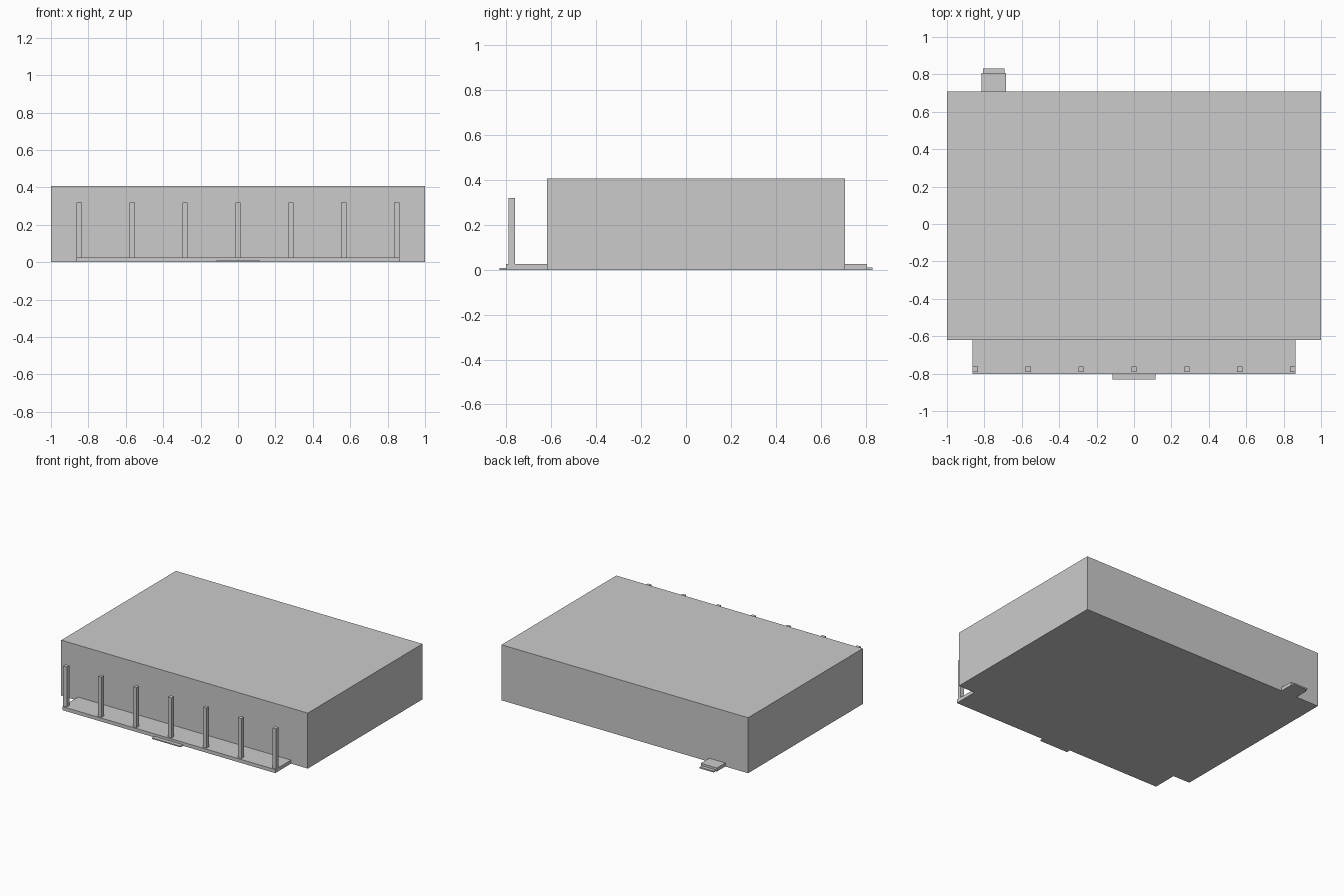
import bpy
import bmesh
from mathutils import Vector

if "Cube" in bpy.data.objects:
    bpy.data.objects.remove(bpy.data.objects["Cube"], do_unlink=True)

grey = bpy.data.materials.new("plain_grey")
grey.use_nodes = True
colour = (0.6, 0.6, 0.6, 1)
grey.diffuse_color = colour
grey.node_tree.nodes["Principled BSDF"].inputs["Base Color"].default_value = colour


def box(name, low, high):
    """Axis-aligned box between two corners."""
    low, high = Vector(low), Vector(high)
    bm = bmesh.new()
    bmesh.ops.create_cube(bm, size=1)
    bmesh.ops.scale(bm, vec=high - low, verts=bm.verts)
    bmesh.ops.translate(bm, vec=(low + high) / 2, verts=bm.verts)
    mesh = bpy.data.meshes.new(name)
    bm.to_mesh(mesh)
    bm.free()
    mesh.materials.append(grey)
    obj = bpy.data.objects.new(name, mesh)
    bpy.context.collection.objects.link(obj)
    return obj


FRONT, BACK = -0.62, 0.709
DECK = 0.026

# Main building block
box("building", (-1, FRONT, 0), (1, BACK, 0.407))

# Front porch with its low step
box("front_porch", (-0.864, -0.802, 0), (0.864, FRONT, DECK))
box("front_step", (-0.116, -0.831, 0), (0.116, -0.802, 0.008))

# Row of square porch posts
half = 0.0145
for i in range(7):
    x = (i - 3) * 0.2832
    box(f"porch_post_{i + 1}", (x - half, -0.791, DECK), (x + half, -0.762, 0.32))

# Back door landing and step
box("back_landing", (-0.815, BACK, 0), (-0.685, 0.806, DECK))
box("back_step", (-0.806, 0.806, 0), (-0.692, 0.831, 0.01))
